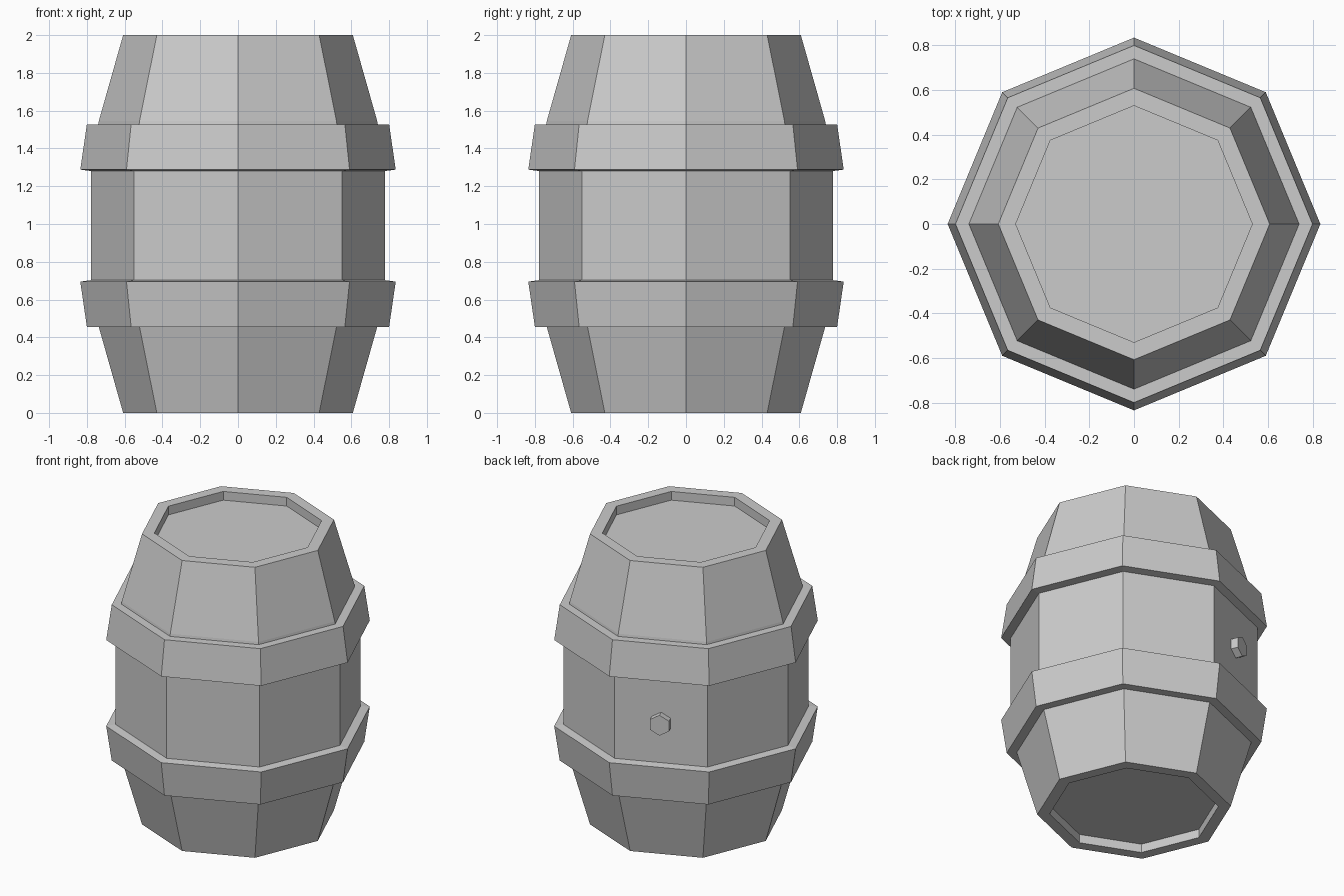
import bpy, bmesh, math
from mathutils import Matrix, Vector

if "Cube" in bpy.data.objects:
    bpy.data.objects.remove(bpy.data.objects["Cube"])

SIDES = 8


def lathe(name, profile, closed=False):
    """Spin an (r, z) profile into an eight-sided solid with corners on the axes."""
    bm = bmesh.new()
    rings = []
    for r, z in profile:
        rings.append([bm.verts.new((r * math.cos(i * math.tau / SIDES),
                                    r * math.sin(i * math.tau / SIDES), z))
                      for i in range(SIDES)])
    pairs = list(zip(rings, rings[1:]))
    if closed:
        pairs.append((rings[-1], rings[0]))
    else:
        bm.faces.new(rings[0])
        bm.faces.new(rings[-1])
    for a, b in pairs:
        for i in range(SIDES):
            j = (i + 1) % SIDES
            bm.faces.new((a[i], a[j], b[j], b[i]))
    return finish(bm, name)


def finish(bm, name):
    bmesh.ops.recalc_face_normals(bm, faces=bm.faces)
    mesh = bpy.data.meshes.new(name)
    bm.to_mesh(mesh)
    bm.free()
    ob = bpy.data.objects.new(name, mesh)
    bpy.context.collection.objects.link(ob)
    return ob


# Barrel body with recessed lids; lower half mirrored to the top
half = [(0.53, 0.06), (0.53, 0.0), (0.608, 0.0), (0.737, 0.455), (0.777, 0.69)]
lathe("barrel_body", half + [(r, 2 - z) for r, z in reversed(half)])

# Hoops: wide edge faces the middle of the barrel
hoop = [(0.72, 0.455), (0.80, 0.455), (0.835, 0.695), (0.76, 0.705)]
lathe("lower_hoop", hoop, closed=True)
lathe("upper_hoop", [(r, 1.983 - z) for r, z in hoop], closed=True)

# Bung on the back stave, slightly left of centre
angle = math.radians(112.5)
out = Vector((math.cos(angle), math.sin(angle), 0))
bm = bmesh.new()
bmesh.ops.create_cone(bm, cap_ends=True, segments=6, radius1=0.07, radius2=0.07, depth=0.08)
side = Vector((0, 0, 1)).cross(out)
rot = Matrix((side, Vector((0, 0, 1)), out)).transposed().to_4x4()
bmesh.ops.transform(bm, verts=bm.verts, matrix=Matrix.Translation(out * 0.725 + Vector((0, 0, 0.98))) @ rot)
finish(bm, "bung")
